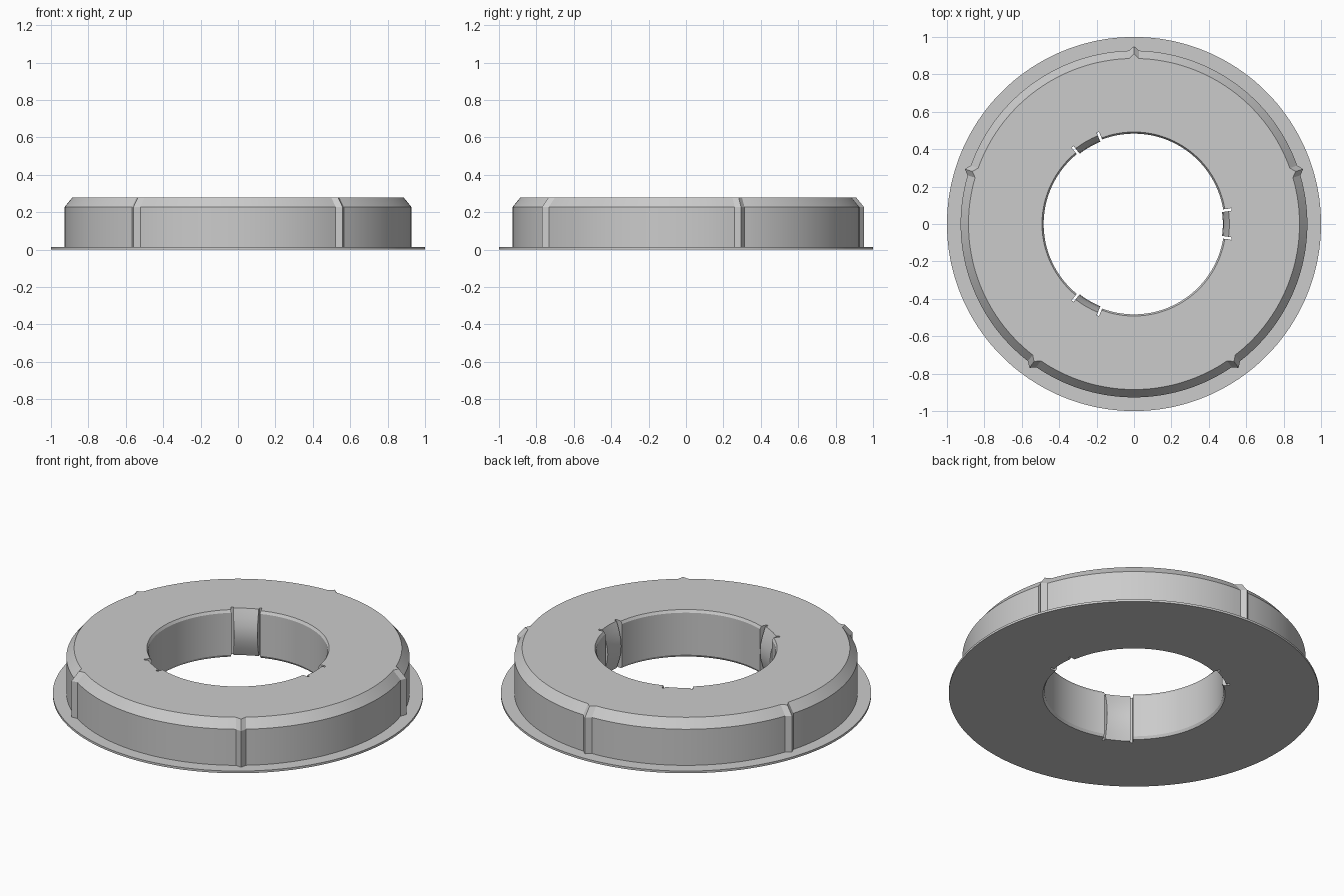
import bpy, bmesh, math

if "Cube" in bpy.data.objects:
    bpy.data.objects.remove(bpy.data.objects["Cube"])

H = 0.28
RIDGES = [math.radians(90 + 72 * k) for k in range(5)]
TABS = [math.radians(120 * k) for k in range(3)]
RIDGE_HALF = 0.03            # angular half width of an outer ridge
SLIT_IN, SLIT_OUT = 0.135, 0.162   # angular limits of the slits beside each tab
EPS = 0.0006
INNER_Z = [0, 0.015, 0.05, 0.095, 0.14, 0.185, 0.23, 0.265, H]


def diff(a, b):
    return (a - b + math.pi) % math.tau - math.pi


def bore_radius(a, z):
    d = min(abs(diff(a, t)) for t in TABS)
    if d <= SLIT_IN:                       # bowed spring tab
        return 0.51 - 0.035 * math.sin(math.pi * z / H)
    if d <= SLIT_OUT:                      # slit
        return 0.527
    return 0.492 if z in (0, H) else 0.483  # plain bore, chamfered ends


def ridge(a):
    d = min(abs(diff(a, r)) for r in RIDGES)
    return 0.024 * max(0, 1 - d / RIDGE_HALF)


# Angles of the radial sections, with exact sections at ridges and slits
special = []
for r in RIDGES:
    special += [r - RIDGE_HALF, r, r + RIDGE_HALF]
for t in TABS:
    for s in (-1, 1):
        special += [t + s * (SLIT_IN - EPS), t + s * (SLIT_IN + EPS),
                    t + s * (SLIT_OUT - EPS), t + s * (SLIT_OUT + EPS)]
regular = [math.tau * i / 180 for i in range(180)]
regular = [a for a in regular
           if all(abs(diff(a, s)) > 0.008 for s in special)]
angles = sorted(a % math.tau for a in special + regular)

# Ring body: sweep the section around the axis
bm = bmesh.new()
columns = []
for a in angles:
    b = ridge(a)
    section = [(bore_radius(a, z), z) for z in INNER_Z]
    section += [(0.885 + b, H), (0.927 + b, 0.228), (0.927 + b, 0.013),
                (1.0, 0.013), (1.0, 0)]
    columns.append([bm.verts.new((r * math.cos(a), r * math.sin(a), z))
                    for r, z in section])
for i, c in enumerate(columns):
    n = columns[(i + 1) % len(columns)]
    for j in range(len(c)):
        k = (j + 1) % len(c)
        bm.faces.new((c[j], c[k], n[k], n[j]))
bmesh.ops.recalc_face_normals(bm, faces=bm.faces[:])
mesh = bpy.data.meshes.new("ridged_ring")
bm.to_mesh(mesh)
bm.free()
ring = bpy.data.objects.new("ridged_ring", mesh)
bpy.context.collection.objects.link(ring)

grey = bpy.data.materials.new("light_grey")
grey.diffuse_color = (0.6, 0.6, 0.6, 1)
grey.use_nodes = True
grey.node_tree.nodes["Principled BSDF"].inputs["Base Color"].default_value = grey.diffuse_color
mesh.materials.append(grey)

bpy.context.view_layer.objects.active = ring
ring.select_set(True)
bpy.ops.object.shade_smooth_by_angle(angle=math.radians(20))
